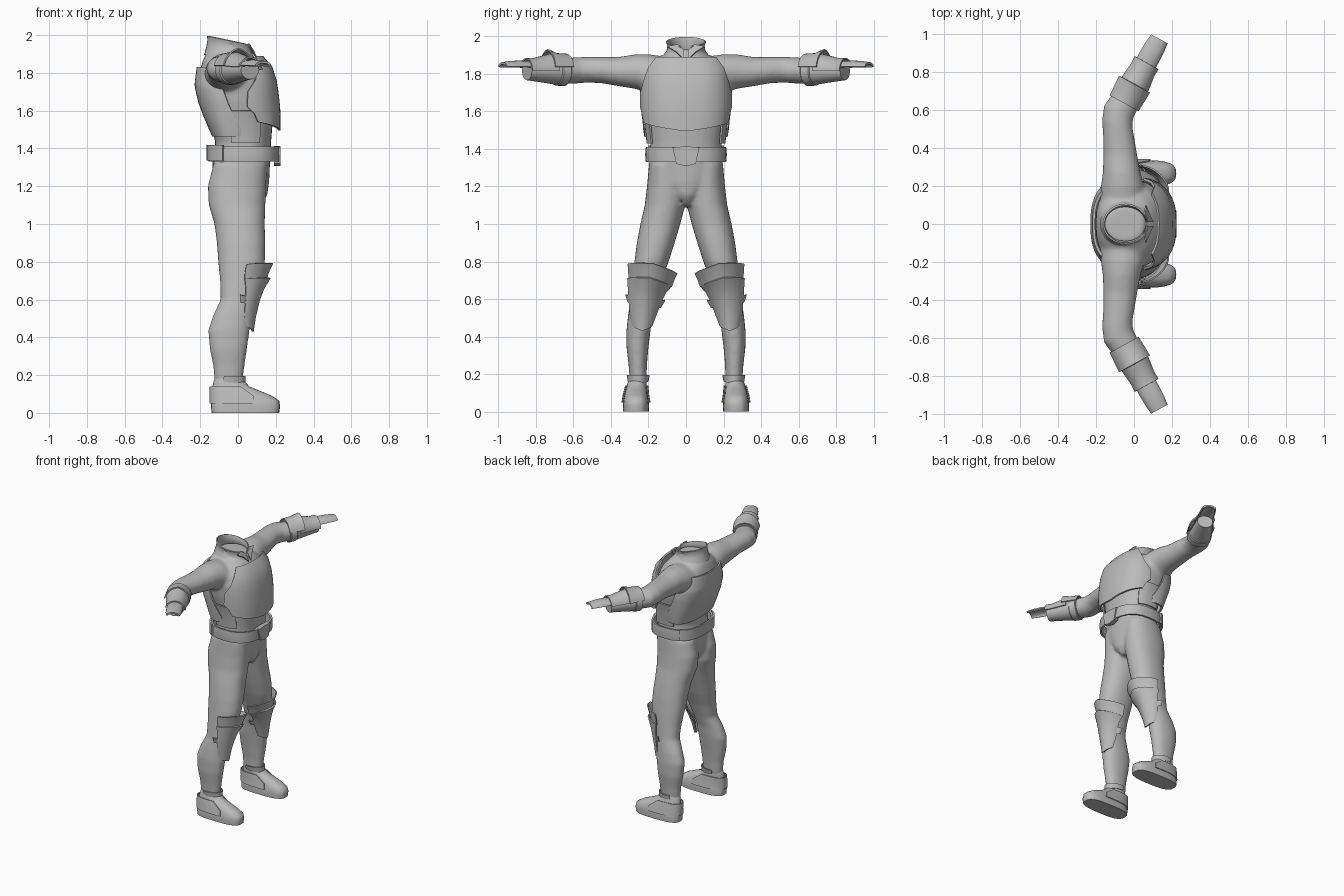
import bpy, bmesh, math
from mathutils import Vector as V

grey = bpy.data.materials.new("plain_grey")
grey.diffuse_color = (0.5, 0.5, 0.5, 1)


def ring(c, u, v, a0=0, a1=360, n=28, e=2.0, peak=0.0):
    """Superellipse ring or arc; peak shifts the middle of an arc vertically."""
    full = a1 - a0 >= 360
    pts = []
    for i in range(n if full else n + 1):
        t = math.radians(a0 + (a1 - a0) * i / n)
        co, si = math.cos(t), math.sin(t)
        p = V(c) + V(u) * math.copysign(abs(co) ** (2 / e), co) \
            + V(v) * math.copysign(abs(si) ** (2 / e), si)
        p.z += peak * (1 - abs(2 * i / n - 1))
        pts.append(p)
    return pts


def level(z, x0, x1, y0, y1, e=2.0, **k):
    """Horizontal ring from its extents."""
    return ring(((x0 + x1) / 2, (y0 + y1) / 2, z), ((x1 - x0) / 2, 0, 0), (0, (y1 - y0) / 2, 0), e=e, **k)


def loft(bm, rings, closed=True, caps=True):
    rows = [[bm.verts.new(p) for p in r] for r in rings]
    n = len(rows[0])
    for a, b in zip(rows, rows[1:]):
        for i in range(n if closed else n - 1):
            j = (i + 1) % n
            bm.faces.new((a[i], a[j], b[j], b[i]))
    if closed and caps:
        bm.faces.new(rows[0][::-1])
        bm.faces.new(rows[-1])


def finish(name, bm, thick=0, mirror=False, blend=0, angle=35):
    bmesh.ops.recalc_face_normals(bm, faces=bm.faces)
    me = bpy.data.meshes.new(name)
    bm.to_mesh(me)
    bm.free()
    ob = bpy.data.objects.new(name, me)
    bpy.context.collection.objects.link(ob)
    me.materials.append(grey)
    if thick:
        m = ob.modifiers.new("shell", 'SOLIDIFY')
        m.thickness, m.offset = thick, 0
    if mirror:
        m = ob.modifiers.new("mirror", 'MIRROR')
        m.use_axis = (False, True, False)
        m.use_mirror_merge = False
    if blend:
        m = ob.modifiers.new("blend", 'REMESH')
        m.mode, m.voxel_size = 'VOXEL', blend
        m = ob.modifiers.new("soften", 'SMOOTH')
        m.factor, m.iterations = 0.5, 8
    bpy.ops.object.select_all(action='DESELECT')
    bpy.context.view_layer.objects.active = ob
    ob.select_set(True)
    bpy.ops.object.convert(target='MESH')
    bpy.ops.object.shade_smooth_by_angle(angle=math.radians(angle))
    return ob


def part(name, rings, closed=True, caps=True, **k):
    bm = bmesh.new()
    loft(bm, rings, closed, caps)
    return finish(name, bm, **k)


# Forearm frame: distance along, sideways and up
START, ALONG = V((-0.045, 0.65, 1.815)), V((0.48, 0.877, 0))
SIDE, UP = V((0.877, -0.48, 0)), V((0, 0, 1))


def cuff_ring(s, w, h, lift=0.0, **k):
    return ring(START + ALONG * s + UP * lift, SIDE * w, UP * h, **k)


# Body suit: torso, arms and legs blended together
bm = bmesh.new()
loft(bm, [level(z, x0, x1, -w, w, 2.3) for z, x0, x1, w in (
    (1.10, -.06, .12, .03), (1.15, -.11, .155, .08), (1.22, -.14, .165, .15), (1.33, -.135, .17, .195),
    (1.43, -.12, .175, .19), (1.55, -.15, .185, .205), (1.65, -.185, .185, .225), (1.75, -.205, .17, .235),
    (1.82, -.20, .14, .22), (1.87, -.185, .10, .17), (1.90, -.17, .07, .12), (1.93, -.14, .05, .09))])
for s in (1, -1):
    arm = [ring((x, s * y, z), (a, -s * b, 0), (0, 0, h)) for x, y, z, a, b, h in (
        (-.06, .10, 1.79, .12, 0, .10), (-.06, .20, 1.80, .115, 0, .105), (-.065, .27, 1.812, .10, 0, .092),
        (-.072, .36, 1.812, .09, 0, .078), (-.08, .45, 1.82, .083, 0, .07), (-.088, .53, 1.822, .08, .02, .069),
        (-.082, .59, 1.818, .077, .035, .07), (-.045, .65, 1.815, .067, .037, .067), (.02, .77, 1.815, .05, .027, .05))]
    loft(bm, arm)
    legs = [level(z, x0, x1, s * y0, s * y1, 2.2) for z, x0, x1, y0, y1 in (
        (1.32, -.13, .155, .01, .197), (1.20, -.16, .15, .0, .208), (1.10, -.155, .145, .004, .22),
        (1.0, -.125, .142, .03, .243), (.9, -.112, .145, .06, .262), (.8, -.105, .143, .092, .275),
        (.7, -.095, .12, .13, .285), (.6, -.092, .085, .16, .294), (.52, -.13, .07, .18, .308),
        (.44, -.158, .062, .188, .317), (.34, -.15, .048, .20, .317), (.25, -.132, .035, .208, .306),
        (.17, -.125, .025, .21, .30), (.10, -.11, .02, .22, .30))]
    loft(bm, legs)
finish("body_suit", bm, blend=.011, angle=60)

# Boots with a heel wrap and an ankle cuff
part("boot", [level(z, x0, x1, y0, y1, e) for z, x0, x1, y0, y1, e in (
    (0, -.14, .218, .198, .335, 3), (.035, -.143, .223, .197, .337, 3), (.065, -.14, .218, .20, .333, 2.8),
    (.09, -.138, .18, .205, .327, 2.5), (.115, -.137, .12, .208, .322, 2.3), (.14, -.135, .06, .21, .315, 2.2),
    (.17, -.128, .032, .211, .306, 2), (.195, -.12, .02, .214, .298, 2))], mirror=True, angle=50)
part("boot_heel_wrap", [level(z, -.147, x1, y0, y1, 2.6, a0=75, a1=285) for z, x1, y0, y1 in (
    (.05, .20, .192, .341), (.09, .19, .199, .334), (.14, .09, .204, .321))],
    closed=False, thick=.006, mirror=True)
part("ankle_cuff", [level(z, x0, x1, y0, y1, a0=-110, a1=110, peak=p) for z, x0, x1, y0, y1, p in (
    (.165, -.13, .035, .203, .308, -.015), (.195, -.13, .038, .196, .313, .0))],
    closed=False, thick=.006, mirror=True)


# Knee armour: flared upper band, long shin plate and side fins
def knee_row(z, front, half, cy, depth, tilt, peak, spread=85):
    return ring((front - depth, cy, z), (depth, 0, 0), (0, half, tilt), -spread, spread, 16, 1.7, peak)


part("knee_band", [knee_row(.685, .148, .112, .19, .12, .02, .02),
                   knee_row(.725, .16, .120, .185, .13, .022, .02),
                   knee_row(.762, .182, .130, .178, .145, .025, .03)],
     closed=False, thick=.008, mirror=True)
part("shin_plate", [knee_row(.46, .078, .05, .233, .04, 0, -.03), knee_row(.52, .09, .068, .228, .06, 0, -.01),
                    knee_row(.60, .112, .085, .218, .075, .01, 0), knee_row(.65, .135, .098, .208, .10, .015, .01),
                    knee_row(.69, .168, .115, .194, .14, .02, .025)],
     closed=False, thick=.01, mirror=True)
part("knee_side_fin", [knee_row(.57, .075, .085, .222, .06, .015, -.01, 95),
                       knee_row(.61, .075, .104, .217, .06, .015, -.01, 95)],
     closed=False, thick=.008, mirror=True)

# Chest plate with pointed lower edge
part("chest_plate", [ring((0, 0, z), (rx, 0, 0), (0, ry, 0), -a, a, 24, 2.5, p) for z, rx, ry, a, p in (
    (1.885, .128, .20, 48, 0), (1.83, .175, .225, 58, 0), (1.76, .198, .235, 68, 0), (1.70, .207, .24, 80, 0),
    (1.62, .216, .24, 81, 0), (1.585, .218, .238, 72, -.01), (1.54, .218, .236, 66, -.045))],
    closed=False, thick=.014)

# Back plate wrapping round the flanks
part("back_plate", [ring((-.03, 0, z), (rx, 0, 0), (0, ry, 0), 180 - a, 180 + a, 24, 2.6) for z, rx, ry, a in (
    (1.83, .182, .215, 48), (1.74, .193, .235, 60), (1.715, .19, .24, 80), (1.64, .172, .237, 86),
    (1.57, .145, .228, 92), (1.51, .12, .222, 106), (1.465, .10, .215, 110))],
    closed=False, thick=.014)
part("flank_plate", [ring((.02, 0, z), (.17, 0, 0), (0, ry, 0), 60, 105, 6, 2.4) for z, ry in (
    (1.43, .205), (1.53, .215), (1.60, .232))], closed=False, thick=.01, mirror=True)

# Belt, rear section and buckle
part("belt", [level(z, -.15, .212, -w, w, 2.6) for z, w in ((1.33, .207), (1.37, .211), (1.41, .207))],
     caps=False, thick=.014)
part("belt_rear", [level(z, -.16, .212, -.217, .217, 2.6, a0=118, a1=242) for z in (1.335, 1.418)],
     closed=False, thick=.012)
buckle = [(-.05, 1.32), (0, 1.308), (.05, 1.32), (.072, 1.408), (0, 1.414), (-.072, 1.408)]
part("buckle", [[V((x, y, z)) for y, z in buckle] for x in (.19, .224)])

# Tilted stand-up collar open at the throat, with two flaps
part("collar", [ring((cx, 0, z), (rx, 0, sl), (0, ry, 0), 180 - a, 180 + a, 32, 2) for z, cx, rx, ry, sl, a in (
    (1.885, -.045, .13, .125, -.01, 176), (1.92, -.045, .118, .10, -.02, 174),
    (1.95, -.045, .112, .094, -.025, 170), (1.972, -.045, .115, .103, -.024, 162))],
    closed=False, thick=.009)
bm = bmesh.new()
flap = [(.062, .10, 1.945), (.082, .05, 1.915), (.10, .012, 1.875), (.07, .01, 1.925), (.055, .045, 1.955)]
bm.faces.new([bm.verts.new(p) for p in flap])
finish("collar_flap", bm, thick=.008, mirror=True)

# Forearm cuffs, layered guards and the hand guards beyond the wrists
part("forearm_cuff", [cuff_ring(s, w, h) for s, w, h in (
    (-.005, .079, .073), (0, .086, .08), (.045, .084, .078), (.05, .077, .073),
    (.13, .068, .061), (.225, .054, .049))], mirror=True)
part("forearm_guard_upper", [cuff_ring(s, w, h, a0=15, a1=165, n=14, peak=p) for s, w, h, p in (
    (-.015, .086, .088, 0), (.05, .09, .092, 0), (.10, .092, .092, .022))],
    closed=False, thick=.008, mirror=True)
part("forearm_guard_lower", [cuff_ring(s, w, h, a0=0, a1=165, n=14, peak=p) for s, w, h, p in (
    (.07, .08, .085, .006), (.13, .074, .074, .004), (.19, .067, .064, .0), (.23, .069, .066, .0))],
    closed=False, thick=.008, mirror=True)
part("hand_guard", [cuff_ring(s, w, h, .02, a0=5, a1=175, n=10) for s, w, h in (
    (.20, .05, .026), (.27, .052, .03), (.32, .05, .028), (.372, .044, .022))],
    closed=False, thick=.012, mirror=True)
